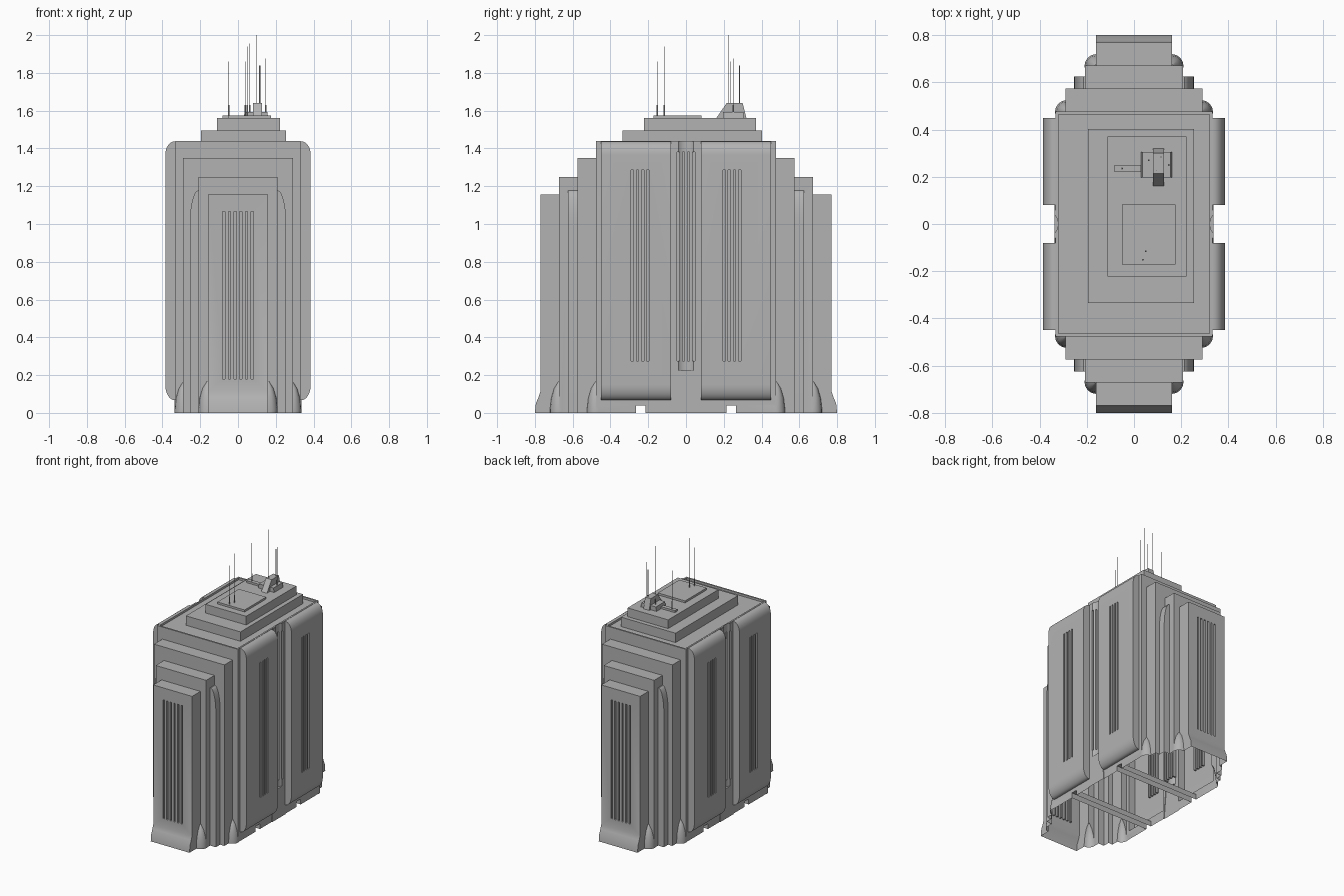
import bpy, bmesh, math
from mathutils import Vector

cube = bpy.data.objects.get("Cube")
if cube:
    bpy.data.objects.remove(cube, do_unlink=True)

grey = bpy.data.materials.new("concrete_grey")
grey.use_nodes = True
grey.diffuse_color = (0.45, 0.45, 0.45, 1)
grey.node_tree.nodes["Principled BSDF"].inputs["Base Color"].default_value = (0.45, 0.45, 0.45, 1)

SIDES = (-1, 1)
LOW = -0.05   # walls start below ground and are trimmed open at z = 0


def prism(bm, pts, axis, lo, hi):
    """Extrude a 2D outline along one axis."""
    def place(a, b, c):
        return {"x": (c, a, b), "y": (a, c, b), "z": (a, b, c)}[axis]
    face = bm.faces.new([bm.verts.new(place(a, b, lo)) for a, b in pts])
    out = bmesh.ops.extrude_face_region(bm, geom=[face])["geom"]
    verts = [v for v in out if isinstance(v, bmesh.types.BMVert)]
    bmesh.ops.translate(bm, verts=verts, vec=Vector(place(0, 0, hi - lo)))


def box(bm, x0, x1, y0, y1, z0, z1):
    prism(bm, [(x0, y0), (x1, y0), (x1, y1), (x0, y1)], "z", z0, z1)


def arc(cx, cy, rx, ry, a0, a1, n=8):
    angles = [math.radians(a0 + (a1 - a0) * i / n) for i in range(n + 1)]
    return [(cx + rx * math.cos(a), cy + ry * math.sin(a)) for a in angles]


def make(name, build):
    bm = bmesh.new()
    build(bm)
    bmesh.ops.recalc_face_normals(bm, faces=bm.faces[:])
    mesh = bpy.data.meshes.new(name)
    bm.to_mesh(mesh)
    bm.free()
    mesh.materials.append(grey)
    obj = bpy.data.objects.new(name, mesh)
    bpy.context.collection.objects.link(obj)
    return obj


def combine(target, build, operation):
    """Merge or cut a temporary shape into the target."""
    tool = make("tool", build)
    mod = target.modifiers.new("bool", "BOOLEAN")
    mod.operation, mod.solver, mod.object = operation, "EXACT", tool
    dg = bpy.context.evaluated_depsgraph_get()
    mesh = bpy.data.meshes.new_from_object(target.evaluated_get(dg))
    target.modifiers.clear()
    target.data = mesh
    bpy.data.objects.remove(tool, do_unlink=True)


# Stepped tower body
def end_block(bm):
    half = [(0.8, LOW), (0.8, 0), (0.795, 0.05), (0.78, 0.085), (0.77, 0.115), (0.77, 1.155)]
    prism(bm, half + [(-y, z) for y, z in reversed(half)], "x", -0.16, 0.16)


def buttresses(bm):
    half = [(0.255, LOW)] + arc(0.21, 1.0, 0.045, 0.178, 0, 85)
    prism(bm, half + [(-x, z) for x, z in reversed(half)], "y", -0.625, 0.625)


# Bullet-shaped corner feet
def feet(bm):
    for cx, cy in ((0.285, 0.475), (0.16, 0.67)):
        for sx in SIDES:
            for sy in SIDES:
                verts = []
                for z, r in ((LOW, 0.05), (0.02, 0.05), (0.08, 0.043), (0.13, 0.028), (0.165, 0.006)):
                    ring = arc(cx * sx, cy * sy, r, r, 0, 337.5, 15)
                    verts += [bm.verts.new((x, y, z)) for x, y in ring]
                bmesh.ops.convex_hull(bm, input=verts)


# Rounded side panels
def side_panels(bm):
    outline = [(0.3, 0.067)] + arc(0.335, 0.15, 0.05, 0.083, -80, 0) \
        + arc(0.335, 1.365, 0.05, 0.073, 0, 90) + [(0.3, 1.438)]
    for sx in SIDES:
        for sy in SIDES:
            prism(bm, [(x * sx, z) for x, z in outline], "y", 0.08 * sy, 0.45 * sy)


# Centre bays with splayed foot
def centre_bays(bm):
    half = [(0.086, LOW), (0.078, 0.02), (0.06, 0.2), (0.06, 1.436)]
    for sx in SIDES:
        prism(bm, half + [(-y, z) for y, z in reversed(half)], "x", 0.29 * sx, 0.337 * sx)


def bay_hollows(bm):
    for sx in SIDES:
        prism(bm, arc(0.383 * sx, 0, 0.061, 0.061, 0, 350, 35), "z", 0.225, 1.5)


# Vertical window slots
def slots(bm):
    for sy in SIDES:
        for i in range(6):
            x = -0.075 + 0.03 * i
            box(bm, x - 0.006, x + 0.006, 0.755 * sy, 0.79 * sy, 0.18, 1.065)
    for sx in SIDES:
        for cy, inner, top in ((-0.243, 0.368, 1.285), (0, 0.308, 1.38), (0.243, 0.368, 1.285)):
            for i in range(4):
                y = cy - 0.041 + 0.0273 * i
                box(bm, inner * sx, 0.4 * sx, y - 0.006, y + 0.006, 0.275, top)


def base_notches(bm):
    for sy in SIDES:
        box(bm, -0.5, 0.5, 0.215 * sy, 0.265 * sy, -0.1, 0.04)


tower = make("tower_body", lambda bm: box(bm, -0.332, 0.332, -0.477, 0.477, LOW, 1.44))
for x, y, top in ((0.29, 0.575, 1.35), (0.208, 0.672, 1.25)):
    combine(tower, lambda bm: box(bm, -x, x, -y, y, LOW, top), "UNION")
for part in (end_block, buttresses, feet, side_panels, centre_bays):
    combine(tower, part, "UNION")
roof_recess = lambda bm: box(bm, -0.32, 0.32, -0.465, 0.465, 1.425, 1.6)
for cut in (roof_recess, bay_hollows, slots, base_notches):
    combine(tower, cut, "DIFFERENCE")

# Open underside
bm = bmesh.new()
bm.from_mesh(tower.data)
bmesh.ops.bisect_plane(bm, geom=bm.verts[:] + bm.edges[:] + bm.faces[:],
                       plane_co=(0, 0, 0), plane_no=(0, 0, 1), clear_inner=True)
bm.to_mesh(tower.data)
bm.free()

# Roof terraces
make("roof_lower_tier", lambda bm: box(bm, -0.195, 0.255, -0.335, 0.402, 1.425, 1.495))
make("roof_upper_tier", lambda bm: box(bm, -0.112, 0.223, -0.222, 0.37, 1.495, 1.56))
make("roof_pad", lambda bm: box(bm, -0.05, 0.175, -0.172, 0.082, 1.56, 1.575))


# Rooftop equipment
def equipment(bm):
    prism(bm, [(0.16, 1.56), (0.32, 1.56), (0.3, 1.64), (0.215, 1.64)], "x", 0.08, 0.127)
    prism(bm, [(0.03, 1.56), (0.16, 1.56), (0.155, 1.592), (0.035, 1.592)], "y", 0.197, 0.305)
    box(bm, -0.083, 0.03, 0.22, 0.25, 1.56, 1.575)


make("roof_equipment", equipment)


# Antennas with thicker sleeves
def antennas(bm):
    masts = ((-0.05, 0.235, 1.86), (0.038, -0.152, 1.86), (0.05, -0.115, 1.94), (0.063, 0.27, 1.955),
             (0.096, 0.227, 2.0), (0.115, 0.284, 1.84), (0.148, 0.25, 1.875))
    for x, y, top in masts:
        r = 0.003 if top < 1.85 else 0.0015
        prism(bm, arc(x, y, r, r, 0, 300, 5), "z", 1.56, top)
        prism(bm, arc(x, y, 0.004, 0.004, 0, 300, 5), "z", 1.56, 1.63)


make("antennas", antennas)

bpy.ops.object.select_all(action="DESELECT")
tower.select_set(True)
bpy.context.view_layer.objects.active = tower
bpy.ops.object.shade_smooth_by_angle(angle=math.radians(30))
